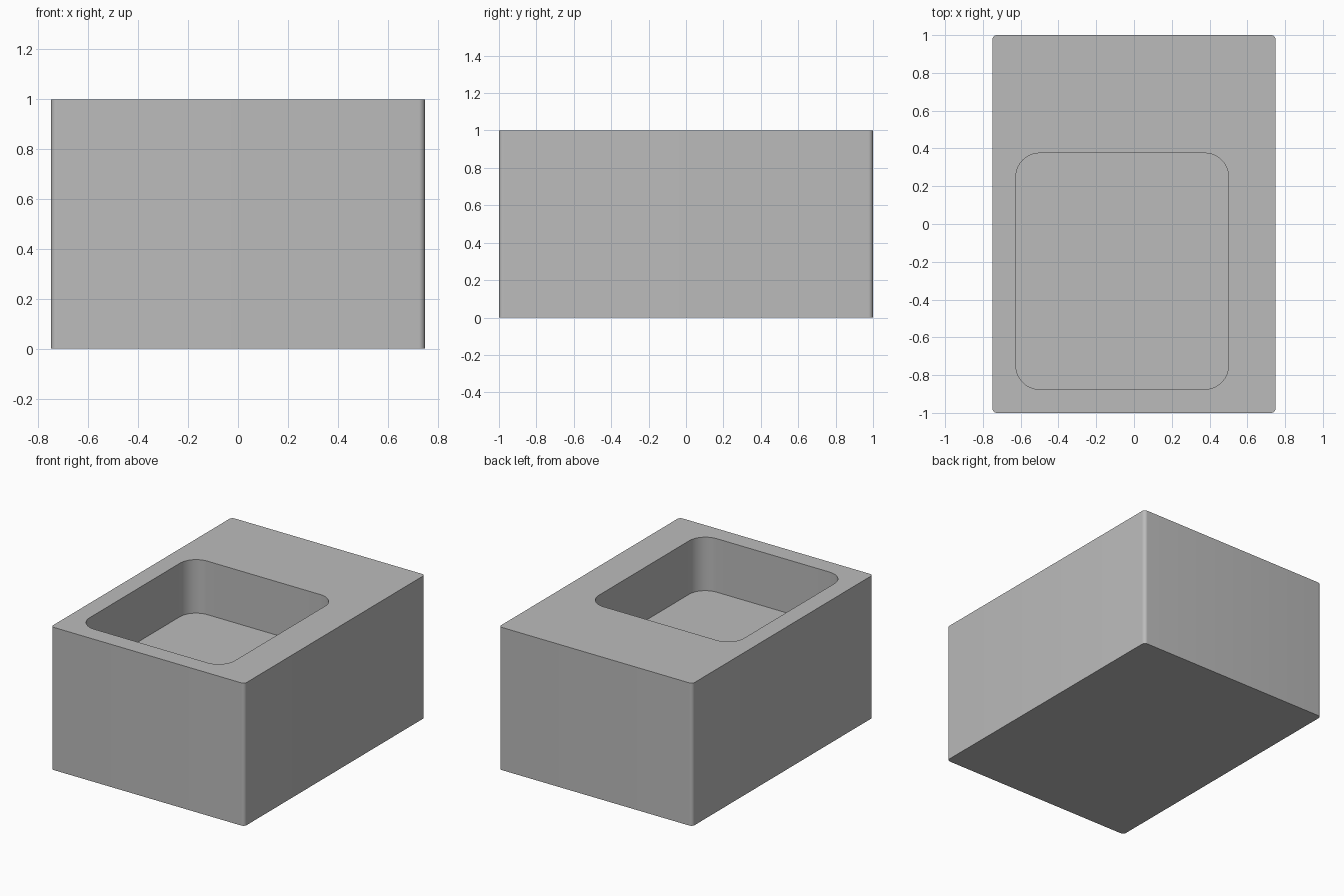
import bpy, bmesh
from math import sin, cos, pi, radians

if "Cube" in bpy.data.objects:
    bpy.data.objects.remove(bpy.data.objects["Cube"], do_unlink=True)

grey = bpy.data.materials.new("plain grey")
grey.use_nodes = True
GREY = (0.5, 0.5, 0.5, 1)
grey.diffuse_color = GREY
grey.node_tree.nodes["Principled BSDF"].inputs["Base Color"].default_value = GREY


def rounded_block(name, x0, x1, y0, y1, z0, z1, radius, steps):
    """Upright block with rounded vertical edges."""
    corners = [(x1, y1, -1, -1), (x0, y1, 1, -1), (x0, y0, 1, 1), (x1, y0, -1, 1)]
    bm = bmesh.new()
    outline = []
    for i, (x, y, sx, sy) in enumerate(corners):
        for s in range(steps + 1):
            a = (i + s / steps) * pi / 2
            outline.append(bm.verts.new((x + radius * (sx + cos(a)),
                                         y + radius * (sy + sin(a)), z0)))
    base = bm.faces.new(outline)
    top = bmesh.ops.extrude_face_region(bm, geom=[base], use_keep_orig=True)["geom"]
    bmesh.ops.translate(bm, vec=(0, 0, z1 - z0),
                        verts=[v for v in top if isinstance(v, bmesh.types.BMVert)])
    bmesh.ops.recalc_face_normals(bm, faces=bm.faces)
    mesh = bpy.data.meshes.new(name)
    bm.to_mesh(mesh)
    bm.free()
    mesh.materials.append(grey)
    obj = bpy.data.objects.new(name, mesh)
    bpy.context.collection.objects.link(obj)
    return obj


# Solid body, and the off-centre pocket cut from its top
body = rounded_block("block_body", -0.75, 0.75, -1, 1, 0, 1, 0.025, 8)
cutter = rounded_block("pocket_cutter", -0.625, 0.5, -0.875, 0.375, 0.625, 1.2, 0.125, 16)
cutter.hide_render = True

cut = body.modifiers.new("pocket", 'BOOLEAN')
cut.operation = 'DIFFERENCE'
cut.solver = 'EXACT'
cut.object = cutter

bpy.ops.object.select_all(action='DESELECT')
body.select_set(True)
bpy.context.view_layer.objects.active = body
bpy.ops.object.modifier_apply(modifier=cut.name)
bpy.data.objects.remove(cutter, do_unlink=True)

bpy.ops.object.shade_smooth_by_angle(angle=radians(30))
